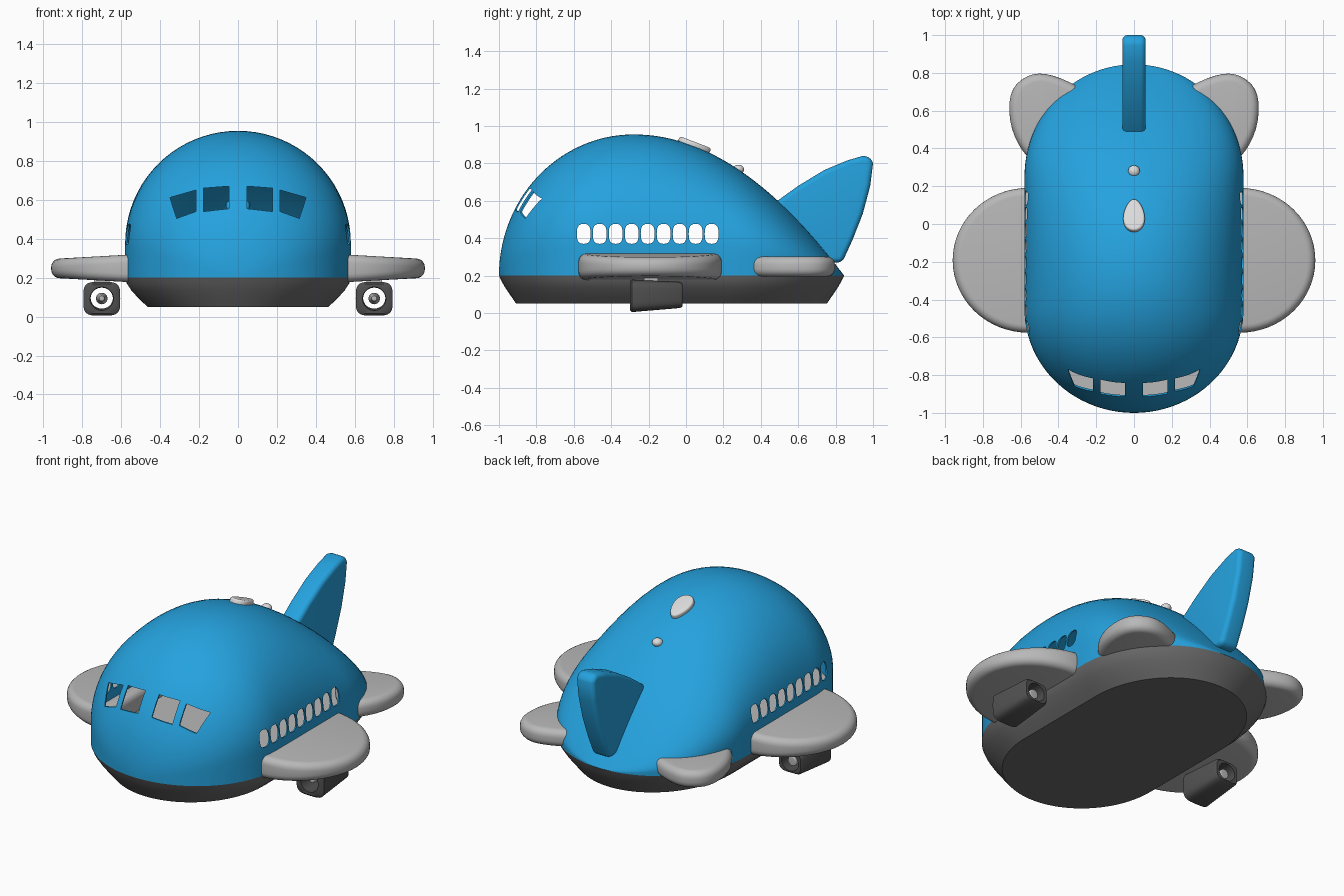
import bpy, bmesh, math
from mathutils import Vector, Matrix

cube = bpy.data.objects.get("Cube")
if cube:
    bpy.data.objects.remove(cube, do_unlink=True)


def material(name, r, g, b):
    m = bpy.data.materials.new(name)
    m.use_nodes = True
    m.diffuse_color = (r, g, b, 1)
    m.node_tree.nodes["Principled BSDF"].inputs["Base Color"].default_value = (r, g, b, 1)
    return m


BLUE = material("sky blue", 0.018, 0.36, 0.73)
GREY = material("light grey", 0.48, 0.48, 0.48)
PALE = material("pale grey", 0.72, 0.72, 0.72)
DARK = material("dark grey", 0.15, 0.15, 0.15)
CHARCOAL = material("charcoal", 0.08, 0.08, 0.08)


def make(name, bm, *mats):
    bmesh.ops.recalc_face_normals(bm, faces=bm.faces)
    mesh = bpy.data.meshes.new(name)
    bm.to_mesh(mesh)
    bm.free()
    for m in mats:
        mesh.materials.append(m)
    ob = bpy.data.objects.new(name, mesh)
    bpy.context.collection.objects.link(ob)
    return ob


def finish(ob, angle=40):
    """Apply the modifiers, then smooth with sharp edges kept."""
    bpy.ops.object.select_all(action='DESELECT')
    ob.select_set(True)
    bpy.context.view_layer.objects.active = ob
    bpy.ops.object.convert(target='MESH')
    bpy.ops.object.shade_smooth_by_angle(angle=math.radians(angle))


def prism(bm, pts, place, a, b):
    """Extrude a 2D outline from a to b; place maps (u, v, depth) to 3D."""
    rings = [[bm.verts.new(place(u, v, d)) for u, v in pts] for d in (a, b)]
    for ring in rings:
        bm.faces.new(ring)
    bridge(bm, *rings)


def bridge(bm, r, s):
    for i in range(len(r)):
        j = (i + 1) % len(r)
        bm.faces.new((r[i], r[j], s[j], s[i]))


def bevel(ob, width):
    mod = ob.modifiers.new("round", 'BEVEL')
    mod.width, mod.segments = width, 5
    mod.limit_method, mod.angle_limit = 'ANGLE', math.radians(50)
    mod.use_clamp_overlap = False


def mirror(ob):
    ob.modifiers.new("mirror", 'MIRROR')


def superellipse(t, rx, ry, power):
    c, s = math.cos(t), math.sin(t)
    return (rx * math.copysign(abs(c) ** (2 / power), c),
            ry * math.copysign(abs(s) ** (2 / power), s))


def loop(n):
    return [2 * math.pi * i / n for i in range(n)]


# Hull shape: half width and height above the waist at each y
FRONT, BACK, WAIST, HALF = -1.0, 0.845, 0.2, 0.58


def half_width(y):
    u = max(0, (-0.45 - y) / 0.55, (y - 0.25) / 0.595)
    return HALF * math.sqrt(max(0, 1 - u * u))


def height(y):
    if y < -0.28:
        return 0.755 * math.sqrt(max(0, 1 - ((y + 0.28) / 0.72) ** 2))
    return 0.755 * (1 - ((y + 0.28) / 1.125) ** 2)


STATIONS = [(FRONT + BACK) / 2 - (BACK - FRONT) / 2 * math.cos(math.pi * i / 64) for i in range(65)]

# Upper hull: a round arch on short straight walls, scaled along y
arch = [(1, 0), (1, 0.12)] + [
    (math.cos(math.pi * i / 40), (0.175 + 0.58 * math.sin(math.pi * i / 40)) / 0.755)
    for i in range(41)] + [(-1, 0.12), (-1, 0)]
bm = bmesh.new()
rows = [[bm.verts.new((a * half_width(y), y, WAIST + b * height(y))) for a, b in arch]
        for y in STATIONS]
for r, s in zip(rows, rows[1:]):
    for i in range(len(arch) - 1):
        bm.faces.new((r[i], r[i + 1], s[i + 1], s[i]))
bmesh.ops.remove_doubles(bm, verts=bm.verts, dist=0.0004)
hull = make("upper_hull", bm, BLUE)
if sum(p.normal.z * p.area for p in hull.data.polygons) < 0:
    hull.data.flip_normals()
shell = hull.modifiers.new("shell", 'SOLIDIFY')
shell.thickness, shell.offset = 0.008, -1

# Window openings: nine on each side and four in the cockpit
bm = bmesh.new()
for k in range(9):
    cy = -0.547 + 0.0855 * k
    pts = [(cy + u, 0.423 + v) for u, v in (superellipse(t, 0.037, 0.053, 2.8) for t in loop(24))]
    prism(bm, pts, lambda u, v, d: (d, u, v), -0.8, 0.8)
inner_pane = [(0.047, 0.555), (0.178, 0.54), (0.178, 0.66), (0.047, 0.67)]
outer_pane = [(0.217, 0.54), (0.315, 0.505), (0.35, 0.612), (0.217, 0.65)]
for pane in (inner_pane, outer_pane):
    for side in (1, -1):
        prism(bm, pane, lambda u, v, d: (side * u, d, v), -1.1, -0.62)
cutter = make("window_cutter", bm, BLUE)
cutter.hide_render = True
cut = hull.modifiers.new("windows", 'BOOLEAN')
cut.object, cut.operation, cut.solver = cutter, 'DIFFERENCE', 'EXACT'
finish(hull)
bpy.data.objects.remove(cutter, do_unlink=True)

# Lower hull: the waist outline drawn in toward a flat belly, with a cabin floor
outline = [(half_width(y), y) for y in STATIONS] + [(-half_width(y), y) for y in STATIONS[-2:0:-1]]
bm = bmesh.new()
rings = []
mid = (FRONT + BACK) / 2
for z, sx, sy in ((0.2, 1, 1), (0.17, 0.985, 0.985), (0.135, 0.945, 0.963),
                  (0.09, 0.875, 0.93), (0.05, 0.8, 0.9)):
    rings.append([bm.verts.new((x * sx, mid + (y - mid) * sy, z)) for x, y in outline])
for r, s in zip(rings, rings[1:]):
    bridge(bm, r, s)
bm.faces.new(rings[-1])
bm.faces.new(rings[0]).material_index = 1
finish(make("lower_hull", bm, DARK, GREY), 35)

# Wings: half ellipses that thin toward the tip
pts = [(0.5, -0.575)] + [
    (0.56 + 0.4 * math.cos(t), -0.192 + 0.383 * math.sin(t))
    for t in (math.pi * (i / 32 - 0.5) for i in range(33))] + [(0.5, 0.191)]
bm = bmesh.new()
prism(bm, pts, lambda u, v, d: (u, v, 0.248 + d * (1 - 0.8 * (u - 0.57))), -0.07, 0.07)
wings = make("wings", bm, GREY)
bevel(wings, 0.042)
mirror(wings)
finish(wings)


def smooth_outline(pts, times=2):
    """Round a coarse outline by cutting its corners."""
    for _ in range(times):
        pts = [tuple(Vector(p).lerp(Vector(q), f))
               for p, q in zip(pts, pts[1:] + pts[:1]) for f in (0.25, 0.75)]
    return pts


# Tailplanes
pts = smooth_outline([(0.5, 0.33), (0.58, 0.36), (0.66, 0.52), (0.66, 0.71),
                      (0.55, 0.80), (0.42, 0.79), (0.22, 0.69), (0.3, 0.5)])
bm = bmesh.new()
prism(bm, pts, lambda u, v, d: (u, v, d), 0.195, 0.302)
tailplanes = make("tailplanes", bm, GREY)
bevel(tailplanes, 0.042)
mirror(tailplanes)
finish(tailplanes)

# Tail fin
fin_points = [(0.44, 0.565), (0.6, 0.68), (0.74, 0.765), (0.86, 0.815), (0.945, 0.84), (0.985, 0.835),
              (1.0, 0.80), (0.985, 0.68), (0.945, 0.53), (0.89, 0.39), (0.835, 0.27), (0.74, 0.27)]
bm = bmesh.new()
prism(bm, fin_points, lambda u, v, d: (d, u, v), -0.062, 0.062)
fin = make("tail_fin", bm, BLUE)
bevel(fin, 0.028)
finish(fin)

# Engines: rounded square cowls with a round bore, hub and pylon
EX = 0.7
bm = bmesh.new()
rings = []
for y, rx, rz, cz, power in ((-0.3, 0.083, 0.077, 0.092, 4), (-0.29, 0.095, 0.087, 0.092, 4),
                             (-0.03, 0.082, 0.07, 0.097, 4), (-0.02, 0.074, 0.062, 0.097, 4),
                             (-0.02, 0.057, 0.054, 0.095, 2), (-0.3, 0.06, 0.06, 0.092, 2)):
    ring = []
    for t in loop(40):
        u, v = superellipse(t, rx, rz, power)
        ring.append(bm.verts.new((EX + u, y, cz + v)))
    rings.append(ring)
for r, s in zip(rings, rings[1:] + rings[:1]):
    bridge(bm, r, s)
cowl = make("engine_cowls", bm, CHARCOAL)
mirror(cowl)
finish(cowl)

bm = bmesh.new()
turn = Matrix.Rotation(math.pi / 2, 4, 'X')
bmesh.ops.create_cone(bm, cap_ends=True, segments=24, radius1=0.03, radius2=0.014, depth=0.24,
                      matrix=Matrix.Translation((EX, -0.16, 0.093)) @ turn)
hub = make("engine_hubs", bm, GREY)
bevel(hub, 0.006)
mirror(hub)
finish(hub)

bm = bmesh.new()
prism(bm, [(-0.225, 0.15), (-0.15, 0.15), (-0.15, 0.21), (-0.225, 0.21)],
      lambda u, v, d: (d, u, v), EX - 0.04, EX + 0.04)
pylon = make("engine_pylons", bm, GREY)
mirror(pylon)
finish(pylon)

# Roof fittings: an egg-shaped pod and a small dome lying along the roof
slope = math.atan2(height(0.1) - height(-0.02), 0.12)
pts = [(0.056 * math.cos(t) * (1 - 0.22 * math.sin(t)), 0.09 * math.sin(t)) for t in loop(32)]
bm = bmesh.new()
prism(bm, pts, lambda u, v, d: (u, v, d), -0.03, 0.022)
bm.transform(Matrix.Translation((0, 0.043, WAIST + height(0.043))) @ Matrix.Rotation(slope, 4, 'X'))
pod = make("roof_pod", bm, PALE)
bevel(pod, 0.012)
finish(pod)

bm = bmesh.new()
bmesh.ops.create_uvsphere(bm, u_segments=20, v_segments=12, radius=0.031)
bm.transform(Matrix.Translation((0, 0.28, WAIST + height(0.28))) @ Matrix.Diagonal((1, 1, 0.8, 1)))
finish(make("roof_dome", bm, PALE))
